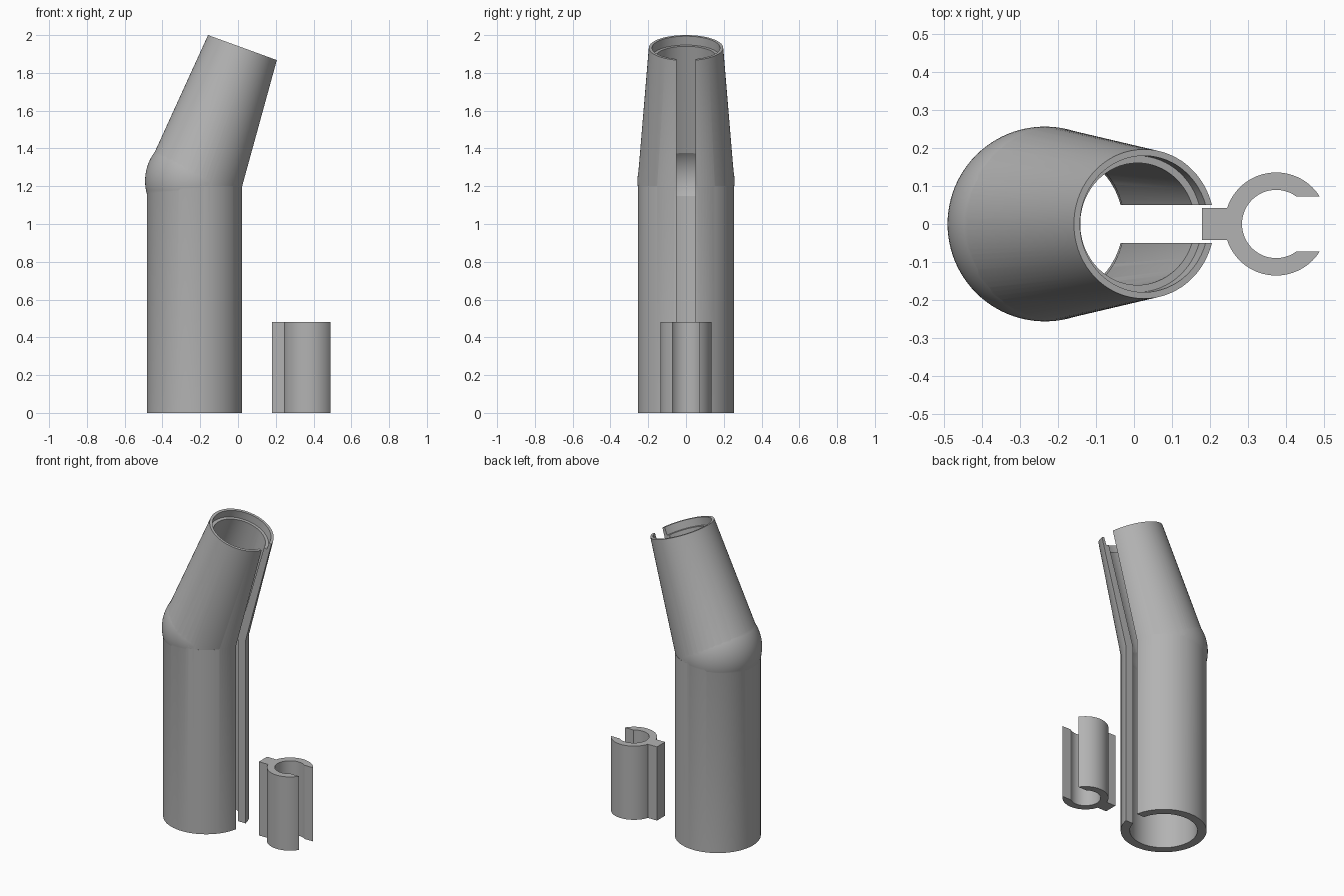
import bpy, bmesh, math
from mathutils import Matrix, Vector

cube = bpy.data.objects.get("Cube")
if cube:
    bpy.data.objects.remove(cube, do_unlink=True)

grey = bpy.data.materials.new("plain_grey")
grey.use_nodes = True
grey.diffuse_color = (0.45, 0.45, 0.45, 1)
grey.node_tree.nodes["Principled BSDF"].inputs["Base Color"].default_value = (0.45, 0.45, 0.45, 1)

TUBE_X = -0.229
ELBOW = Vector((-0.23, 0, 1.228))
TILT = Matrix.Translation(ELBOW) @ Matrix.Rotation(math.radians(20), 4, 'Y')
NECK = 0.75          # neck length along its tilted axis
SEGMENTS = 96


def finish(name, bm):
    mesh = bpy.data.meshes.new(name)
    bmesh.ops.recalc_face_normals(bm, faces=bm.faces)
    bm.to_mesh(mesh)
    bm.free()
    obj = bpy.data.objects.new(name, mesh)
    obj.data.materials.append(grey)
    bpy.context.collection.objects.link(obj)
    return obj


def frustum(name, r1, r2, z1, z2, frame):
    bm = bmesh.new()
    bmesh.ops.create_cone(bm, cap_ends=True, segments=SEGMENTS, radius1=r1, radius2=r2,
                          depth=z2 - z1, matrix=frame @ Matrix.Translation((0, 0, (z1 + z2) / 2)))
    return finish(name, bm)


def ball(name, radius):
    bm = bmesh.new()
    bmesh.ops.create_uvsphere(bm, u_segments=SEGMENTS, v_segments=48, radius=radius,
                              matrix=Matrix.Translation(ELBOW + Vector((-0.005, 0, 0))))
    return finish(name, bm)


def box(name, x1, x2, half_y, z1, z2, frame=Matrix()):
    bm = bmesh.new()
    place = Matrix.Translation(((x1 + x2) / 2, 0, (z1 + z2) / 2))
    size = Matrix.Diagonal((x2 - x1, 2 * half_y, z2 - z1, 1))
    bmesh.ops.create_cube(bm, size=1, matrix=frame @ place @ size)
    return finish(name, bm)


def combine(target, operation, parts):
    """Apply booleans in turn and remove the helper parts."""
    for part in parts:
        part.hide_render = True
        mod = target.modifiers.new(operation.lower(), 'BOOLEAN')
        mod.operation = operation
        mod.solver = 'EXACT'
        mod.object = part
        bpy.context.view_layer.objects.active = target
        bpy.ops.object.modifier_apply(modifier=mod.name)
        bpy.data.objects.remove(part, do_unlink=True)


def smooth(obj):
    bpy.ops.object.select_all(action='DESELECT')
    obj.select_set(True)
    bpy.context.view_layer.objects.active = obj
    bpy.ops.object.shade_smooth_by_angle(angle=math.radians(15))


# Bent tube: straight lower pipe, round elbow, tapered neck
upright = Matrix.Translation((TUBE_X, 0, 0))
bent_tube = frustum("bent_tube", 0.254, 0.254, 0, 1.2, upright)
combine(bent_tube, 'UNION', [
    ball("elbow", 0.257),
    frustum("neck", 0.256, 0.197, 0, NECK, TILT),
])

# Hollow bore with a stepped rim, then the long slot on one side
combine(bent_tube, 'DIFFERENCE', [
    frustum("lower_bore", 0.2, 0.2, -0.1, 1.2, upright),
    ball("elbow_bore", 0.21),
    frustum("neck_bore", 0.2, 0.157, 0, NECK + 0.02, TILT),
    frustum("rim_recess", 0.18, 0.18, NECK - 0.05, NECK + 0.1, TILT),
    box("lower_slot", TUBE_X, 0.1, 0.05, -0.1, 1.22),
    box("neck_slot", 0, 0.4, 0.05, -0.06, NECK + 0.1, TILT),
])
smooth(bent_tube)

# Separate open ring clip with a flat stem
CLIP_TOP = 0.48
clip_frame = Matrix.Translation((0.375, 0, 0))
ring_clip = frustum("ring_clip", 0.136, 0.136, 0, CLIP_TOP, clip_frame)
combine(ring_clip, 'UNION', [box("stem", 0.18, 0.27, 0.042, 0, CLIP_TOP)])
combine(ring_clip, 'DIFFERENCE', [
    frustum("clip_bore", 0.09, 0.09, -0.1, CLIP_TOP + 0.1, clip_frame),
    box("clip_opening", 0.375, 0.6, 0.072, -0.1, CLIP_TOP + 0.1),
])
smooth(ring_clip)
